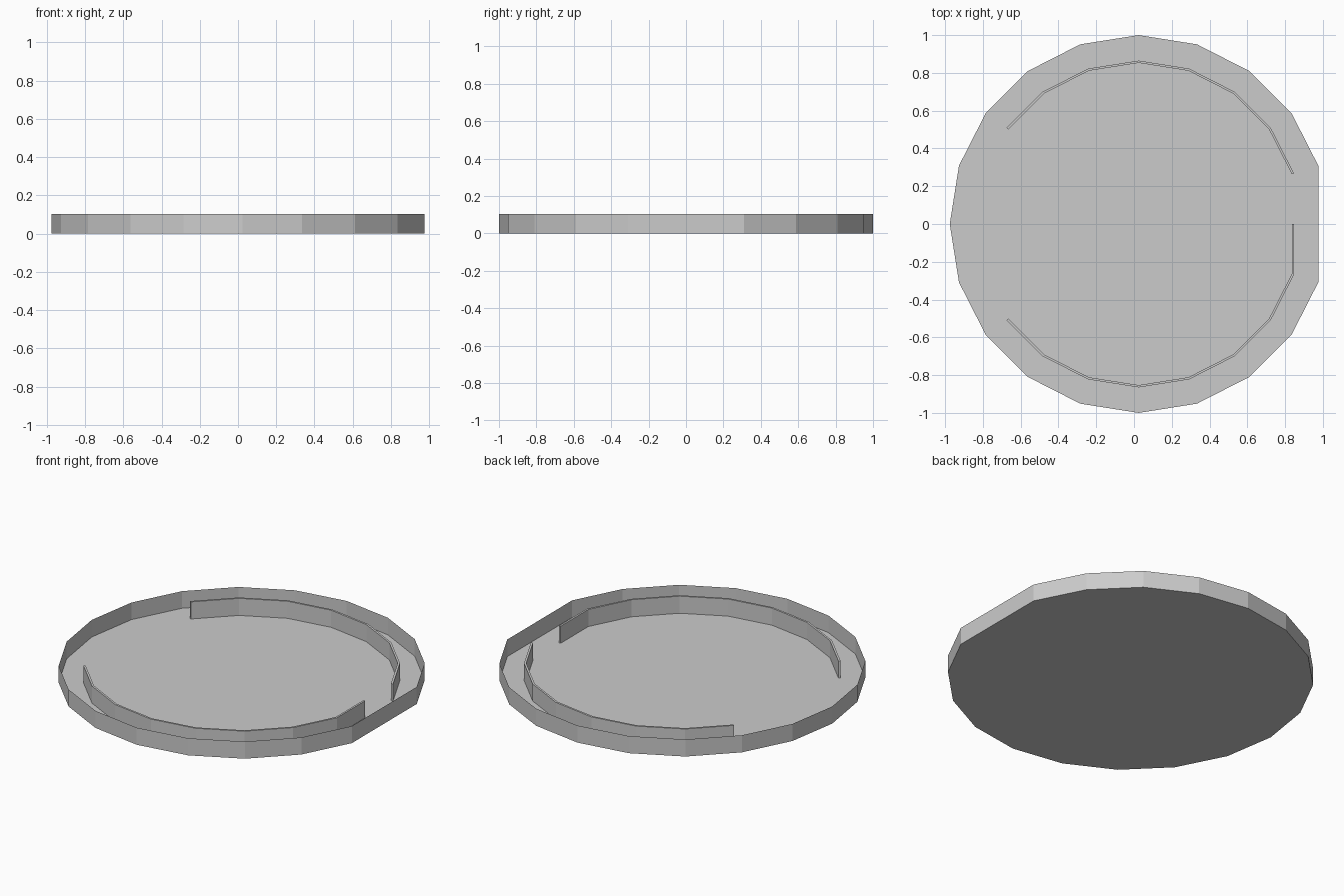
import bpy, bmesh
from math import cos, sin, radians

if "Cube" in bpy.data.objects:
    bpy.data.objects.remove(bpy.data.objects["Cube"])

CX, H = 0.0245, 0.103   # circle centre, tray height


def pt(r, deg):
    return (CX + r * cos(radians(deg)), r * sin(radians(deg)))


def finish(name, bm):
    me = bpy.data.meshes.new(name)
    bm.to_mesh(me)
    bm.free()
    ob = bpy.data.objects.new(name, me)
    bpy.context.collection.objects.link(ob)


# Tray: 20-sided floor with one corner cut flat, thin upright rim
bm = bmesh.new()
outline = [pt(1, 18 * i) for i in range(1, 20)]
low = [bm.verts.new((x, y, 0)) for x, y in outline]
top = [bm.verts.new((x, y, H)) for x, y in outline]
bm.faces.new(low[::-1])
for i in range(len(low)):
    j = (i + 1) % len(low)
    bm.faces.new((low[i], low[j], top[j], top[i]))
finish("tray", bm)


# Thin inner walls following the outline
def wall(name, outer, inner):
    bm = bmesh.new()
    rings = [[bm.verts.new((x, y, z)) for x, y, z in
              ((*a, 0), (*a, H), (*b, H), (*b, 0))] for a, b in zip(outer, inner)]
    for p, q in zip(rings, rings[1:]):
        for k in range(4):
            m = (k + 1) % 4
            bm.faces.new((p[k], p[m], q[m], q[k]))
    bm.faces.new(rings[0])
    bm.faces.new(rings[-1])
    bmesh.ops.recalc_face_normals(bm, faces=bm.faces)
    finish(name, bm)


RO, RI = 0.865, 0.853
back = range(18, 145, 18)
wall("back_inner_wall", [pt(RO, a) for a in back], [pt(RI, a) for a in back])

# Front wall carries on along the flat side to the middle
front = range(-144, -17, 18)
xo, xi = pt(RO, 18)[0], pt(RI, 18)[0]
wall("front_inner_wall", [pt(RO, a) for a in front] + [(xo, 0)],
     [pt(RI, a) for a in front] + [(xi, 0)])
